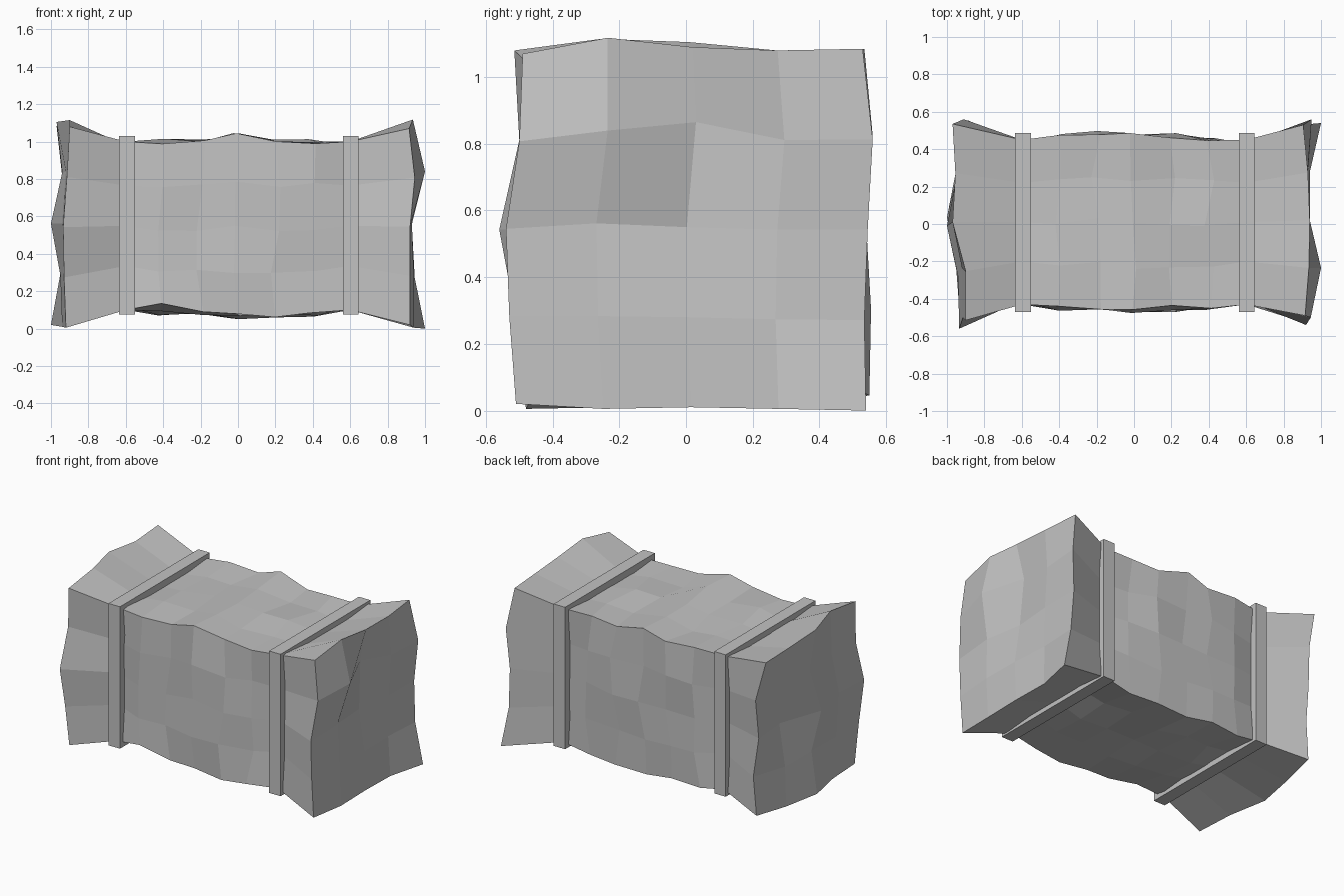
import bpy
import bmesh
import random
from mathutils import Vector

random.seed(7)
if "Cube" in bpy.data.objects:
    bpy.data.objects.remove(bpy.data.objects["Cube"], do_unlink=True)


def make_material(name, value):
    mat = bpy.data.materials.new(name)
    mat.use_nodes = True
    colour = (value, value, value, 1)
    mat.diffuse_color = colour
    mat.node_tree.nodes["Principled BSDF"].inputs["Base Color"].default_value = colour
    return mat


def add_object(name, bm, material):
    bmesh.ops.recalc_face_normals(bm, faces=bm.faces)
    mesh = bpy.data.meshes.new(name)
    bm.to_mesh(mesh)
    bm.free()
    mesh.materials.append(material)
    obj = bpy.data.objects.new(name, mesh)
    bpy.context.collection.objects.link(obj)
    return obj


stone = make_material("grey stone", 0.54)

# Body: a chipped block, waisted between two flared ends
LENGTH, SIDE = 8, 4
waist_top = (1.0, 1.0, 1.0, 1.03, 1.0, 1.0, 1.0)
waist_bottom = (0.1, 0.08, 0.075, 0.065, 0.075, 0.08, 0.1)
waist_front = (-0.43, -0.45, -0.45, -0.46, -0.46, -0.45, -0.43)
waist_back = (0.45, 0.475, 0.485, 0.475, 0.47, 0.455, 0.45)

# End reliefs: x reach, one row per height from the bottom, front to back
reach = {
    0: ((-0.92, -0.94, -1.0, -0.95, -0.91),
        (-0.93, -0.95, -0.95, -0.94, -0.89),
        (-0.935, -0.94, -1.0, -0.88, -0.92),
        (-0.915, -0.92, -0.94, -0.94, -0.91),
        (-0.9, -0.9, -0.97, -0.955, -0.97)),
    LENGTH: ((0.92, 0.94, 0.94, 0.94, 1.0),
             (0.92, 0.94, 0.94, 0.93, 0.945),
             (0.92, 0.93, 0.9, 0.93, 0.93),
             (0.945, 1.0, 0.89, 0.93, 0.95),
             (0.915, 0.935, 0.94, 0.93, 0.905)),
}
# End outlines: front and back by height, bottom and top by depth
outline = {
    0: ((-0.48, -0.51, -0.56, -0.5, -0.515), (0.55, 0.555, 0.54, 0.56, 0.535),
        (0.005, 0.01, 0.02, 0.02, 0.045), (1.08, 1.115, 1.105, 1.08, 1.085)),
    LENGTH: ((-0.51, -0.53, -0.54, -0.5, -0.49), (0.54, 0.535, 0.545, 0.56, 0.53),
             (0.02, 0.005, 0.01, 0.005, 0), (1.07, 1.118, 1.09, 1.08, 1.085)),
}
# Chips knocked off single corners
chips = {
    (2, 0, 0): (0, 0, 0.05),
    (5, 0, SIDE): (0, 0.04, 0),
    (LENGTH, 2, 3): (0, 0, 0.045),
}


def mix(a, b, t):
    return a + (b - a) * t


def wobble(amount):
    return random.uniform(-amount, amount)


def body_point(i, j, k):
    u, v = j / SIDE, k / SIDE
    if i in reach:
        front, back, low, high = outline[i]
        return Vector((reach[i][k][j], mix(front[k], back[k], u), mix(low[j], high[j], v)))
    s = i - 1
    point = Vector((mix(-0.6, 0.6, s / (LENGTH - 2)),
                    mix(waist_front[s], waist_back[s], u),
                    mix(waist_bottom[s], waist_top[s], v)))
    if 0 < s < LENGTH - 2:
        point += Vector((wobble(0.03), wobble(0.016), wobble(0.016)))
    elif 0 < j < SIDE or 0 < k < SIDE:
        # The bands pinch the flat sides inwards
        point.y = mix(point.y, 0.01, 0.045)
        point.z = mix(point.z, 0.55, 0.045)
    return point


bm = bmesh.new()
verts = {}
for i in range(LENGTH + 1):
    for j in range(SIDE + 1):
        for k in range(SIDE + 1):
            if i in (0, LENGTH) or j in (0, SIDE) or k in (0, SIDE):
                chip = Vector(chips.get((i, j, k), (0, 0, 0)))
                verts[i, j, k] = bm.verts.new(body_point(i, j, k) + chip)


def add_side(count_a, count_b, key):
    for a in range(count_a):
        for b in range(count_b):
            corners = ((a, b), (a + 1, b), (a + 1, b + 1), (a, b + 1))
            bm.faces.new([verts[key(p, q)] for p, q in corners])


for edge in (0, SIDE):
    add_side(LENGTH, SIDE, lambda a, b: (a, edge, b))
    add_side(LENGTH, SIDE, lambda a, b: (a, b, edge))
for end in (0, LENGTH):
    add_side(SIDE, SIDE, lambda a, b: (end, a, b))
add_object("stone_body", bm, stone)

# Square bands around the waist
for name, x in (("right_band", -0.593), ("left_band", 0.603)):
    bm = bmesh.new()
    bmesh.ops.create_cube(bm, size=1)
    for v in bm.verts:
        v.co = Vector((v.co.x * 0.085 + x, v.co.y * 0.955 + 0.008, v.co.z * 0.955 + 0.553))
    add_object(name, bm, stone)
